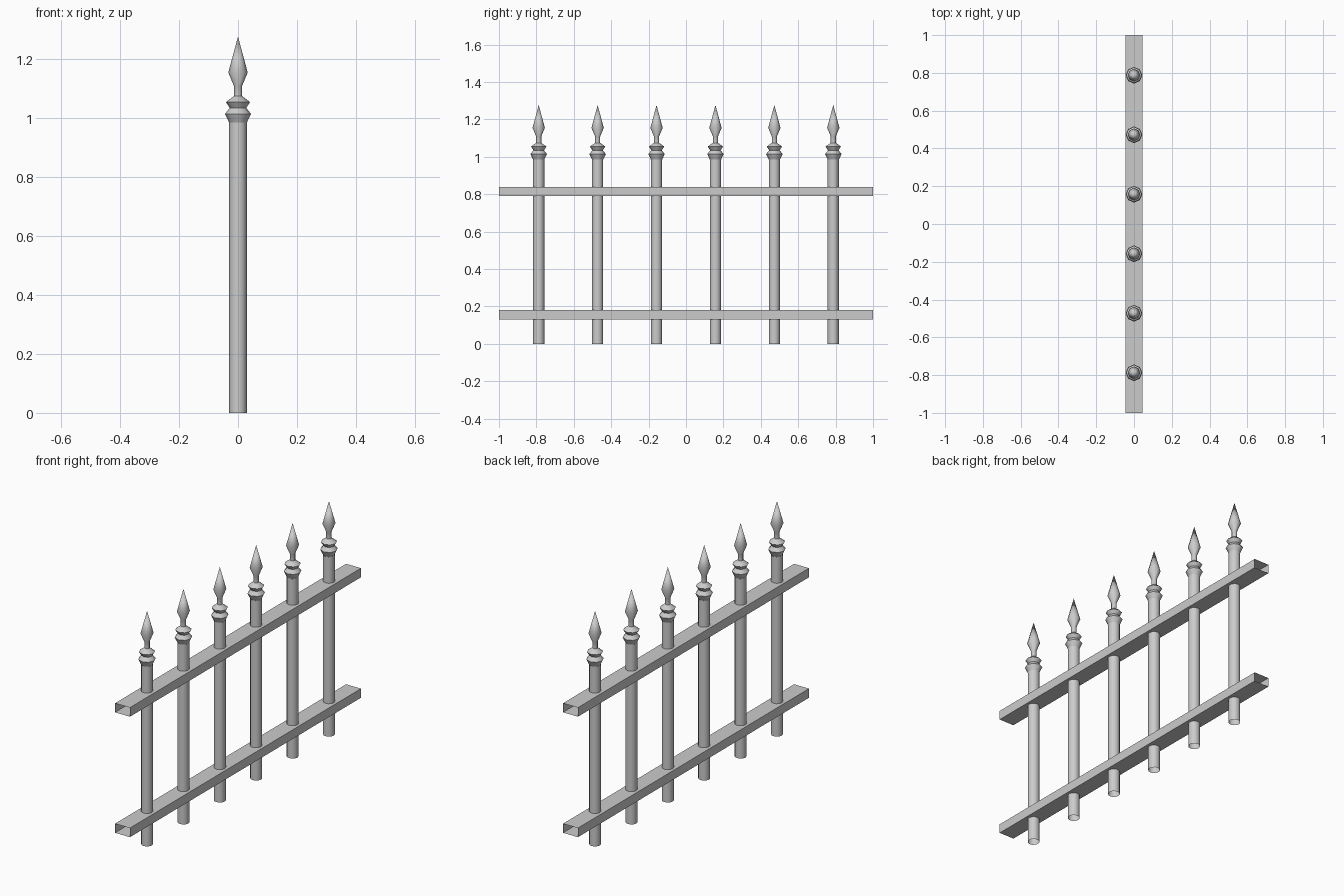
import bpy, bmesh, math

if "Cube" in bpy.data.objects:
    bpy.data.objects.remove(bpy.data.objects["Cube"])

def make_object(name, bm, smooth=None):
    bmesh.ops.recalc_face_normals(bm, faces=bm.faces[:])
    me = bpy.data.meshes.new(name)
    bm.to_mesh(me)
    bm.free()
    ob = bpy.data.objects.new(name, me)
    bpy.context.collection.objects.link(ob)
    if smooth:
        bpy.context.view_layer.objects.active = ob
        ob.select_set(True)
        bpy.ops.object.shade_smooth_by_angle(angle=math.radians(smooth))
        ob.select_set(False)
    return ob

def lathe(name, profile, sides, y, smooth):
    # Rings of vertices around z, joined by quads; radius 0 closes to a tip
    bm = bmesh.new()
    rings = []
    for r, z in profile:
        n = sides if r > 0 else 1
        rings.append([bm.verts.new((r * math.cos(math.tau * i / sides),
                                    r * math.sin(math.tau * i / sides), z)) for i in range(n)])
    for a, b in zip(rings, rings[1:]):
        for i in range(sides):
            j = (i + 1) % sides
            if len(b) == 1:
                bm.faces.new((a[i], a[j], b[0]))
            else:
                bm.faces.new((a[i], a[j], b[j], b[i]))
    ob = make_object(name, bm, smooth)
    ob.location.y = y
    return ob

def rail(name, z):
    # Hollow box section, open at both ends
    bm = bmesh.new()
    bmesh.ops.create_cube(bm, size=1)
    for v in bm.verts:
        v.co.x *= 0.09
        v.co.y *= 2.0
        v.co.z = v.co.z * 0.05 + z
    ends = [f for f in bm.faces if abs(f.calc_center_median().y) > 0.9]
    bmesh.ops.delete(bm, geom=ends, context='FACES_ONLY')
    make_object(name, bm)

# Rails
rail("lower_rail", 0.155)
rail("upper_rail", 0.815)

# Post tube, then double collar, neck and spear point
shaft = [(0.03, 0), (0.03, 0.985)]
finial = [(0.03, 0.985), (0.044, 1.015), (0.028, 1.035), (0.041, 1.055),
          (0.014, 1.075), (0.014, 1.11), (0.033, 1.155), (0, 1.277)]
for i in range(6):
    y = (i - 2.5) * 0.315
    lathe(f"post_{i + 1}", shaft, 12, y, 40)
    lathe(f"spear_finial_{i + 1}", finial, 8, y, 50)
